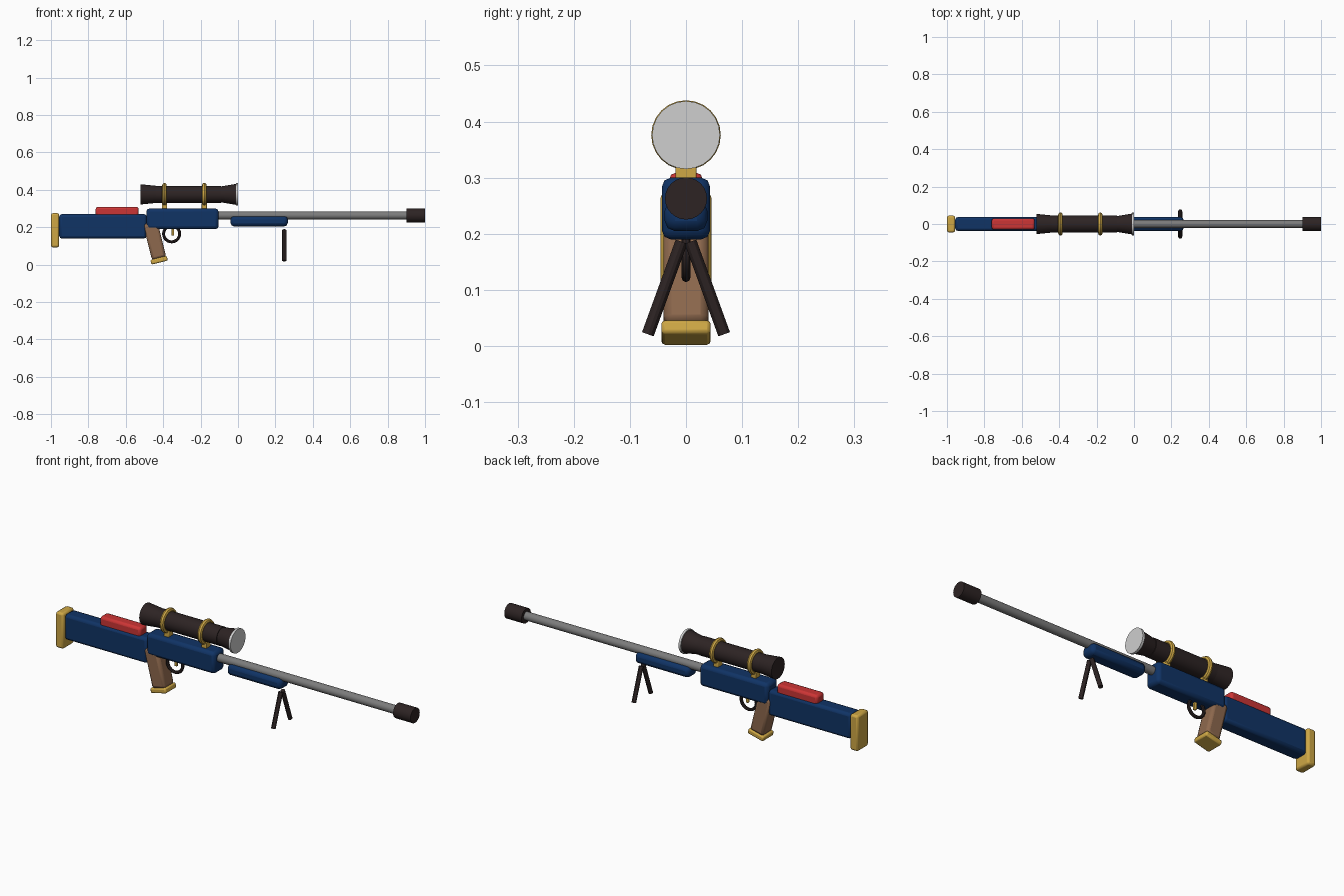
import bpy
from math import radians, pi
from mathutils import Vector

if "Cube" in bpy.data.objects:
    bpy.data.objects.remove(bpy.data.objects["Cube"], do_unlink=True)


def material(name, rgb):
    m = bpy.data.materials.new(name)
    m.use_nodes = True
    m.diffuse_color = (*rgb, 1)
    m.node_tree.nodes["Principled BSDF"].inputs["Base Color"].default_value = (*rgb, 1)
    return m


NAVY = material("navy", (0.005, 0.033, 0.13))
RED = material("red", (0.6, 0.035, 0.035))
GOLD = material("gold", (0.62, 0.39, 0.06))
BROWN = material("brown", (0.27, 0.14, 0.075))
DARK = material("dark brown", (0.026, 0.017, 0.017))
STEEL = material("steel", (0.2, 0.2, 0.2))
GLASS = material("pale glass", (0.62, 0.62, 0.62))


def finish(name, mat):
    ob = bpy.context.object
    ob.name = ob.data.name = name
    ob.data.materials.append(mat)
    bpy.ops.object.shade_smooth_by_angle(angle=radians(30))
    return ob


def box(name, mat, center, size, bevel, tilt=0):
    """Rounded block, tilted about the y axis in degrees."""
    bpy.ops.mesh.primitive_cube_add(size=1, location=center)
    ob = bpy.context.object
    ob.scale = size
    bpy.ops.object.transform_apply(location=False, rotation=False, scale=True)
    ob.rotation_euler.y = radians(tilt)
    mod = ob.modifiers.new("Bevel", "BEVEL")
    mod.width, mod.segments = bevel, 2
    return finish(name, mat)


def rod(name, mat, start, end, r1, r2=None, sides=24):
    """Cylinder or cone between two points."""
    a, b = Vector(start), Vector(end)
    bpy.ops.mesh.primitive_cone_add(
        vertices=sides, radius1=r1, radius2=r1 if r2 is None else r2,
        depth=(b - a).length, location=(a + b) / 2,
        rotation=(b - a).to_track_quat("Z", "Y").to_euler())
    return finish(name, mat)


def ring(name, mat, center, major, minor, rotation):
    bpy.ops.mesh.primitive_torus_add(
        location=center, rotation=rotation, major_radius=major,
        minor_radius=minor, major_segments=24, minor_segments=8)
    return finish(name, mat)


# Stock
box("butt_plate", GOLD, (-0.978, 0, 0.184), (0.044, 0.09, 0.182), 0.01)
box("stock", NAVY, (-0.722, 0, 0.205), (0.468, 0.074, 0.13), 0.014)
box("cheek_rest", RED, (-0.646, 0, 0.283), (0.23, 0.06, 0.052), 0.012)

# Body and grip
box("receiver", NAVY, (-0.297, 0, 0.245), (0.386, 0.086, 0.11), 0.016)
box("grip", BROWN, (-0.446, 0, 0.13), (0.078, 0.08, 0.2), 0.014, tilt=-14)
box("grip_cap", GOLD, (-0.422, 0, 0.024), (0.09, 0.088, 0.026), 0.007, tilt=-14)
ring("trigger_guard", DARK, (-0.355, 0, 0.165), 0.043, 0.008, (pi / 2, 0, 0))
box("trigger", GOLD, (-0.348, 0, 0.178), (0.014, 0.014, 0.045), 0.003)

# Barrel
AXIS = 0.263
rod("barrel", STEEL, (-0.13, 0, AXIS), (0.92, 0, AXIS), 0.021)
rod("muzzle", DARK, (0.902, 0, AXIS), (1.0, 0, AXIS), 0.0375)
box("handguard", NAVY, (0.113, 0, 0.232), (0.306, 0.076, 0.054), 0.018)

# Bipod
for side, y in (("left", -1), ("right", 1)):
    rod(side + "_bipod_leg", DARK, (0.247, y * 0.008, 0.186),
        (0.247, y * 0.068, 0.021), 0.011, sides=12)

# Scope
SIGHT = 0.376
rod("scope_tube", DARK, (-0.47, 0, SIGHT), (-0.09, 0, SIGHT), 0.046)
rod("scope_eyepiece", DARK, (-0.52, 0, SIGHT), (-0.43, 0, SIGHT), 0.054, 0.045)
rod("scope_objective", DARK, (-0.1, 0, SIGHT), (-0.01, 0, SIGHT), 0.041, 0.056)
rod("scope_lens", GLASS, (-0.012, 0, SIGHT), (0.0, 0, SIGHT), 0.0605)
for place, x in (("rear", -0.393), ("front", -0.18)):
    ring(place + "_scope_ring", GOLD, (x, 0, SIGHT), 0.05, 0.012, (0, pi / 2, 0))
    box(place + "_scope_mount", GOLD, (x, 0, 0.31), (0.028, 0.038, 0.04), 0.003)
